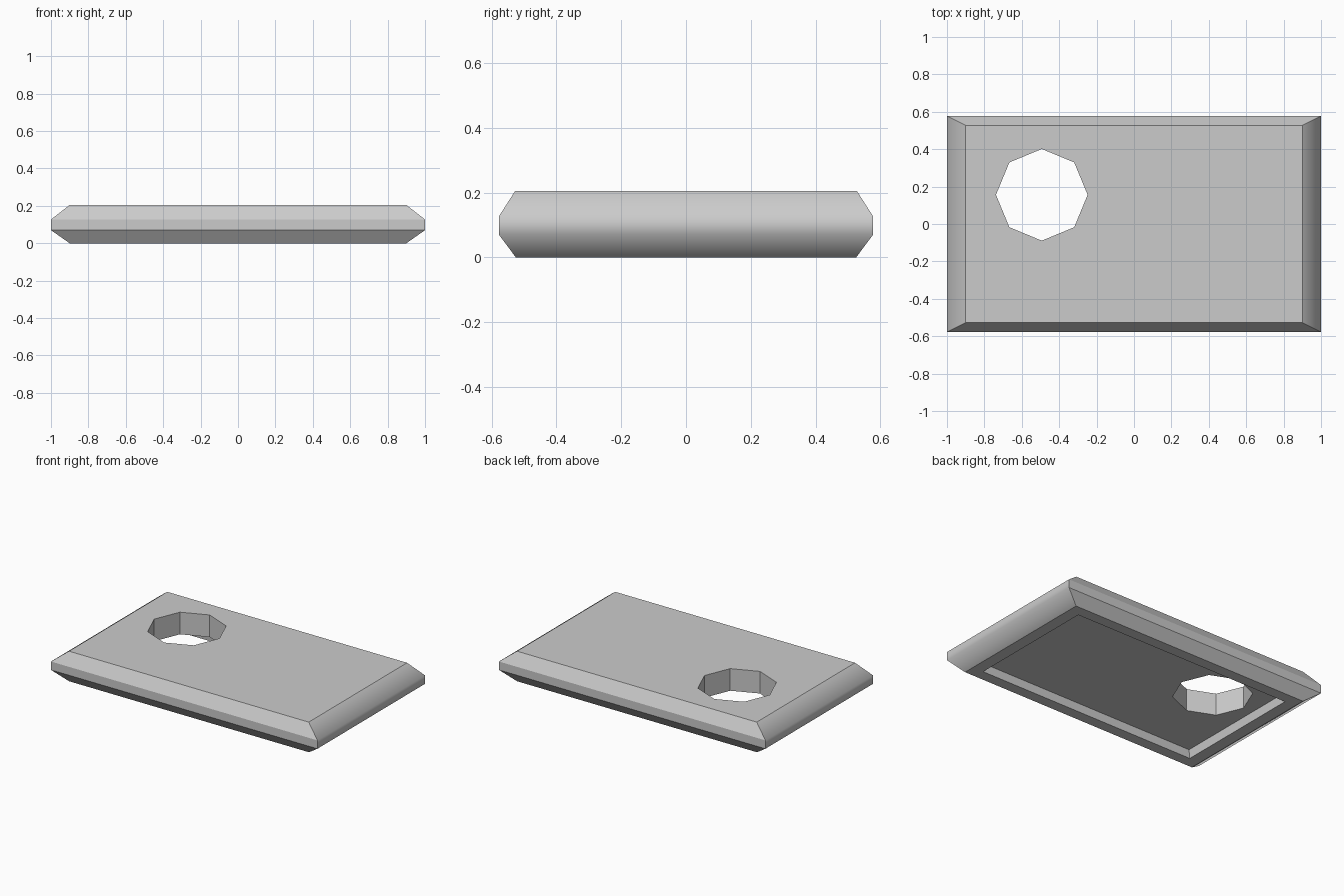
import bpy
import bmesh
import math

default = bpy.data.objects.get("Cube")
if default:
    bpy.data.objects.remove(default, do_unlink=True)

grey = bpy.data.materials.new("stone_grey")
grey.use_nodes = True
grey.diffuse_color = (0.6, 0.6, 0.6, 1)
grey.node_tree.nodes["Principled BSDF"].inputs["Base Color"].default_value = grey.diffuse_color


def make_object(name, bm):
    bmesh.ops.recalc_face_normals(bm, faces=bm.faces)
    mesh = bpy.data.meshes.new(name)
    bm.to_mesh(mesh)
    bm.free()
    obj = bpy.data.objects.new(name, mesh)
    bpy.context.collection.objects.link(obj)
    mesh.materials.append(grey)
    return obj


# Bevelled slab: rectangular rings (half x, half y, z) from recess floor to top
RINGS = [
    (0.81, 0.445, 0.055),
    (0.82, 0.45, 0.0),
    (0.9, 0.525, 0.0),
    (1.0, 0.577, 0.07),
    (1.0, 0.577, 0.127),
    (0.9, 0.527, 0.205),
]
bm = bmesh.new()
loops = [[bm.verts.new((sx * hx, sy * hy, z))
          for sx, sy in ((-1, -1), (1, -1), (1, 1), (-1, 1))]
         for hx, hy, z in RINGS]
for low, high in zip(loops, loops[1:]):
    for i in range(4):
        j = (i + 1) % 4
        bm.faces.new((low[i], low[j], high[j], high[i]))
bm.faces.new(loops[0])
bm.faces.new(loops[-1])
slab = make_object("bevelled_slab", bm)

# Eight-sided cutter for the through hole
bm = bmesh.new()
bmesh.ops.create_cone(bm, cap_ends=True, segments=8, radius1=0.245, radius2=0.245, depth=1)
for v in bm.verts:
    angle = round(math.atan2(v.co.y, v.co.x) / (math.pi / 4)) * math.pi / 4
    v.co.x = -0.493 + 0.245 * math.cos(angle)
    v.co.y = 0.156 + 0.245 * math.sin(angle)
cutter = make_object("hole_cutter", bm)
cutter.hide_render = True

# Cut the hole, then remove the cutter
cut = slab.modifiers.new("hole", 'BOOLEAN')
cut.operation = 'DIFFERENCE'
cut.solver = 'EXACT'
cut.object = cutter
bpy.context.view_layer.objects.active = slab
slab.select_set(True)
bpy.ops.object.modifier_apply(modifier=cut.name)
bpy.data.objects.remove(cutter, do_unlink=True)

# Soften only the ridge along each short end
bm = bmesh.new()
bm.from_mesh(slab.data)
for face in bm.faces:
    face.smooth = True
for edge in bm.edges:
    on_end = all(abs(v.co.x) > 0.99 for v in edge.verts)
    runs_along_y = abs(edge.verts[0].co.y - edge.verts[1].co.y) > 1
    edge.smooth = on_end and runs_along_y
bm.to_mesh(slab.data)
bm.free()
